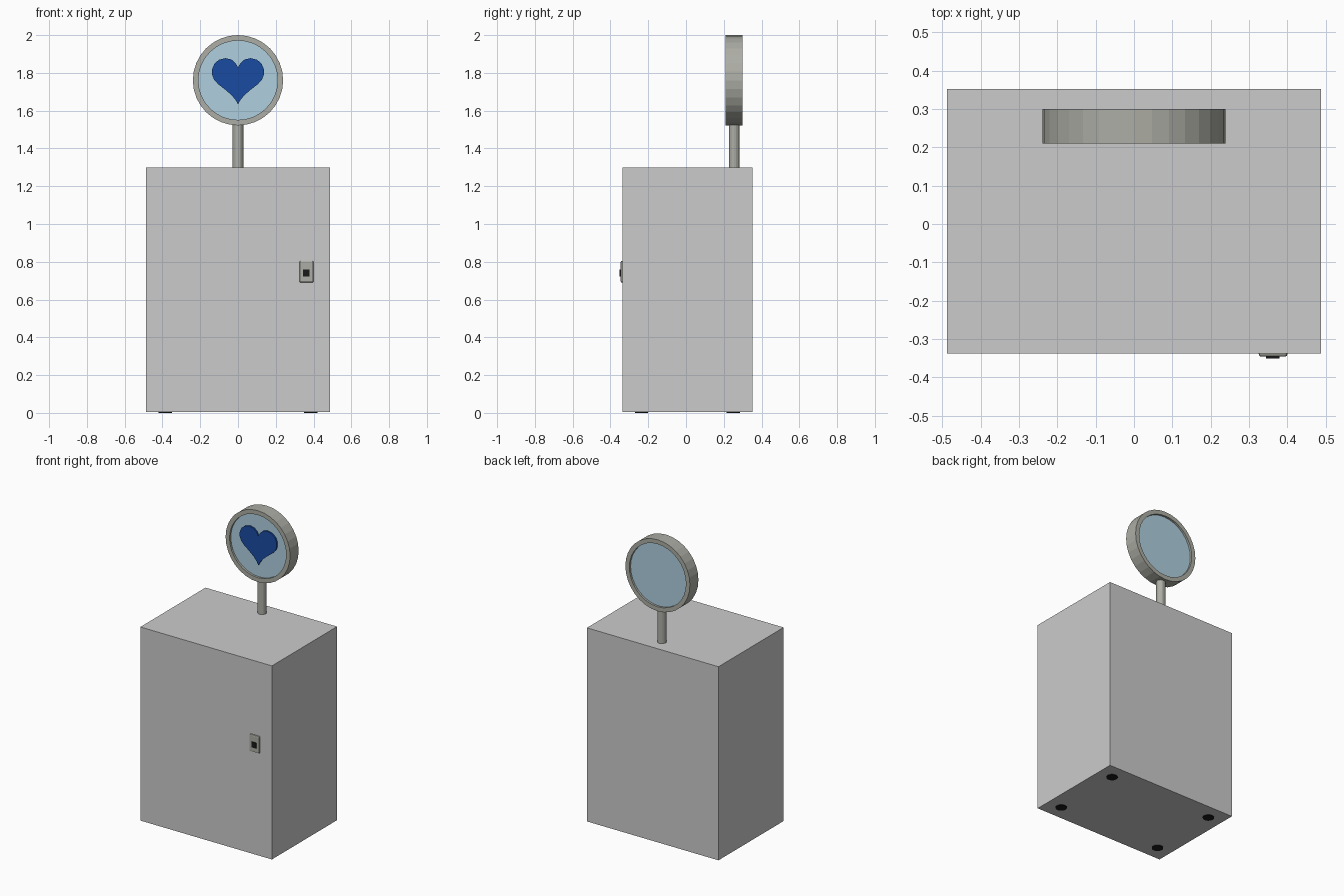
import bpy, bmesh, math
from mathutils import Matrix

if "Cube" in bpy.data.objects:
    bpy.data.objects.remove(bpy.data.objects["Cube"])


def material(name, rgb):
    m = bpy.data.materials.new(name)
    m.diffuse_color = (*rgb, 1)
    m.use_nodes = True
    m.node_tree.nodes["Principled BSDF"].inputs["Base Color"].default_value = m.diffuse_color
    return m


METAL = material("metal", (0.42, 0.42, 0.38))
PALE = material("pale_blue", (0.43, 0.63, 0.74))
BLUE = material("deep_blue", (0.01, 0.07, 0.36))
BLACK = material("black", (0.01, 0.01, 0.01))


def finish(name, bm, mat=None):
    bmesh.ops.recalc_face_normals(bm, faces=bm.faces)
    me = bpy.data.meshes.new(name)
    bm.to_mesh(me)
    bm.free()
    ob = bpy.data.objects.new(name, me)
    bpy.context.collection.objects.link(ob)
    if mat:
        me.materials.append(mat)
    return ob


def box(name, lo, hi, mat=None, bevel=0):
    bm = bmesh.new()
    bmesh.ops.create_cube(bm, size=1)
    for v in bm.verts:
        v.co = [lo[i] + (v.co[i] + 0.5) * (hi[i] - lo[i]) for i in range(3)]
    ob = finish(name, bm, mat)
    if bevel:
        mod = ob.modifiers.new("bevel", "BEVEL")
        mod.width, mod.segments = bevel, 2
    return ob


def cylinder(name, centre, r, depth, sides, mat=None, along_y=False):
    bm = bmesh.new()
    m = Matrix.Translation(centre)
    if along_y:
        m = m @ Matrix.Rotation(math.pi / 2, 4, "X")
    bmesh.ops.create_cone(bm, cap_ends=True, segments=sides, radius1=r,
                          radius2=r, depth=depth, matrix=m)
    return finish(name, bm, mat)


# cabinet and its four low feet
box("cabinet", (-0.487, -0.337, 0.004), (0.487, 0.352, 1.30))
for x in (-0.385, 0.385):
    for y in (-0.235, 0.25):
        cylinder("foot", (x, y, 0.01), 0.035, 0.02, 20, BLACK)

# lock plate and keyhole block on the front
box("lock_plate", (0.325, -0.346, 0.69), (0.40, -0.33, 0.805), METAL, 0.007)
box("lock_button", (0.344, -0.351, 0.722), (0.379, -0.34, 0.759), BLACK)

# post
SY, SZ = 0.255, 1.761
cylinder("sign_post", (0, SY, 1.415), 0.028, 0.24, 16, METAL)

# sign rim: rectangular section swept round the y axis
bm = bmesh.new()
N = 32
section = [(0.239, 0.21), (0.239, 0.30), (0.21, 0.30), (0.21, 0.21)]
rings = []
for i in range(N):
    a = 2 * math.pi * i / N
    rings.append([bm.verts.new((r * math.sin(a), y, SZ + r * math.cos(a)))
                  for r, y in section])
for i in range(N):
    p, q = rings[i], rings[(i + 1) % N]
    for j in range(4):
        k = (j + 1) % 4
        bm.faces.new((p[j], p[k], q[k], q[j]))
finish("sign_rim", bm, METAL)

# sign panel, recessed on both sides
cylinder("sign_panel", (0, SY, SZ), 0.212, 0.062, N, PALE, True)

# raised heart: half outline, mirrored and extruded
half = [(0, 1.83), (0.014, 1.853), (0.035, 1.871), (0.066, 1.878), (0.1, 1.87),
        (0.124, 1.85), (0.137, 1.82), (0.137, 1.79), (0.126, 1.763),
        (0.105, 1.74), (0.065, 1.709), (0.034, 1.682), (0.013, 1.657), (0, 1.634)]
outline = half + [(-x, z) for x, z in half[-2:0:-1]]
bm = bmesh.new()
face = bm.faces.new([bm.verts.new((x, 0.226, z)) for x, z in outline])
ext = bmesh.ops.extrude_face_region(bm, geom=[face])
for v in ext["geom"]:
    if isinstance(v, bmesh.types.BMVert):
        v.co.y = 0.214
finish("heart", bm, BLUE)
